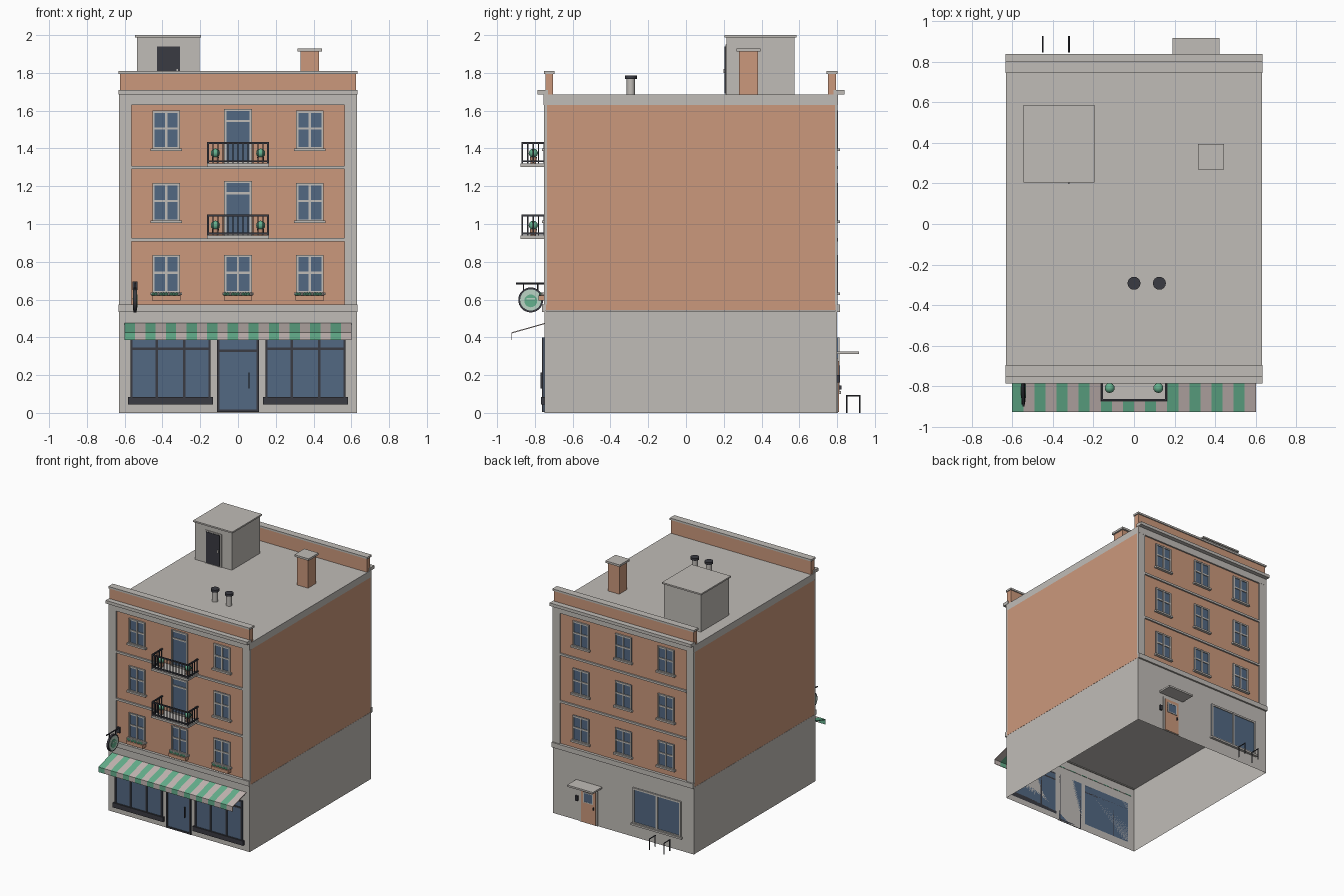
import bpy, bmesh, math
from mathutils import Matrix, Vector

if "Cube" in bpy.data.objects:
    bpy.data.objects.remove(bpy.data.objects["Cube"])

COLOURS = {
    "brick": (0.60, 0.315, 0.20), "stone": (0.53, 0.505, 0.475), "glass": (0.086, 0.14, 0.225),
    "dark_metal": (0.042, 0.043, 0.054), "green": (0.13, 0.44, 0.27),
    "awning_pale": (0.55, 0.47, 0.45), "sign_pale": (0.50, 0.66, 0.56),
}
MATS = list(COLOURS)
for n, c in COLOURS.items():
    bpy.data.materials.new(n).diffuse_color = (*c, 1)


class Part:
    """Collects simple solids into one named object."""
    def __init__(self, name):
        self.name, self.bm = name, bmesh.new()

    def paint(self, verts, mat):
        for f in {f for v in verts for f in v.link_faces}:
            f.material_index = MATS.index(mat)
        return verts

    def box(self, x0, x1, y0, y1, z0, z1, mat):
        m = Matrix.Translation(((x0 + x1) / 2, (y0 + y1) / 2, (z0 + z1) / 2)) @ \
            Matrix.Diagonal((abs(x1 - x0), abs(y1 - y0), abs(z1 - z0), 1))
        return self.paint(bmesh.ops.create_cube(self.bm, size=1, matrix=m)["verts"], mat)

    def rod(self, a, b, r, mat, n=8, r2=None):
        a, b = Vector(a), Vector(b)
        m = Matrix.Translation((a + b) / 2) @ (b - a).to_track_quat("Z", "Y").to_matrix().to_4x4()
        self.paint(bmesh.ops.create_cone(self.bm, cap_ends=True, segments=n, radius1=r,
                   radius2=r if r2 is None else r2, depth=(b - a).length, matrix=m)["verts"], mat)

    def ball(self, c, r, mat, sub=2):
        self.paint(bmesh.ops.create_icosphere(self.bm, subdivisions=sub, radius=r,
                   matrix=Matrix.Translation(c))["verts"], mat)

    def quad(self, pts, mat):
        f = self.bm.faces.new([self.bm.verts.new(p) for p in pts])
        f.material_index = MATS.index(mat)

    def finish(self, smooth=False):
        me = bpy.data.meshes.new(self.name)
        for m in MATS:
            me.materials.append(bpy.data.materials[m])
        self.bm.to_mesh(me)
        self.bm.free()
        ob = bpy.data.objects.new(self.name, me)
        bpy.context.collection.objects.link(ob)
        if smooth:
            bpy.context.view_layer.objects.active = ob
            ob.select_set(True)
            bpy.ops.object.shade_smooth_by_angle(angle=math.radians(40))
            ob.select_set(False)


W, FRONT, BACK = 0.63, -0.74, 0.792          # half width and upper wall planes
GF, GB = -0.75, 0.80                         # ground floor wall planes
SIDES = ((FRONT, -1, "front"), (BACK, 1, "back"))

# Walls: open-bottomed ground floor, brick storeys above
p = Part("ground_floor")
v = p.box(-W, W, GF, GB, 0, 0.54, "stone")
low = [f for f in p.bm.faces if all(x.co.z < 0.01 for x in f.verts)]
bmesh.ops.delete(p.bm, geom=low, context="FACES")
p.finish()
p = Part("brick_storeys")
p.box(-W, W, FRONT, BACK, 0.541, 1.63, "brick")
p.finish()
p = Part("roof_slab")
p.box(-W, W, GF - 0.004, GB + 0.004, 1.63, 1.685, "stone")
p.finish()

for y, s, side in SIDES:
    # Stone trim: corner strips, floor bands and cornice
    p = Part(side + "_stone_trim")
    for k in (-1, 1):
        p.box(k * 0.565, k * 0.631, y - s * 0.003, y + s * 0.011, 0.575, 1.63, "stone")
    p.box(-0.632, 0.632, y, y + s * 0.022, 0.535, 0.575, "stone")
    for z in (0.908, 1.29):
        p.box(-0.565, 0.565, y, y + s * 0.012, z, z + 0.017, "stone")
    p.box(-0.632, 0.632, y - s * 0.01, y + s * 0.046, 1.685, 1.71, "stone")
    p.finish()
    # Parapet with coping
    p = Part(side + "_parapet")
    c = y + s * -0.018 if s > 0 else y + 0.016
    p.box(-0.625, 0.625, c - 0.021, c + 0.021, 1.685, 1.795, "brick")
    p.box(-0.632, 0.632, c - 0.029, c + 0.029, 1.795, 1.81, "stone")
    p.finish()


def frame(p, y, s, x0, x1, z0, z1, t, mat, verticals=(), horizontals=(), d=0.012):
    """Glass sheet with a border and glazing bars."""
    p.box(x0, x1, y, y + s * 0.005, z0, z1, "glass")
    for x in (x0 + t / 2, x1 - t / 2, *verticals):
        p.box(x - t / 2, x + t / 2, y, y + s * d, z0, z1, mat)
    for z in (z0 + t / 2, z1 - t / 2, *horizontals):
        p.box(x0, x1, y, y + s * (d - 0.001), z - t / 2, z + t / 2, mat)


def window(y, s, side, x, z):
    p = Part(side + "_window")
    frame(p, y, s, x - 0.073, x + 0.073, z, z + 0.205, 0.012, "stone", [x], [z + 0.11])
    p.box(x - 0.083, x + 0.083, y, y + s * 0.022, z - 0.008, z + 0.006, "stone")
    p.finish()


def flower_box(x):
    p = Part("flower_box")
    p.box(x - 0.075, x + 0.075, FRONT - 0.04, FRONT, 0.595, 0.622, "brick")
    for i in range(11):
        p.ball((x - 0.068 + i * 0.0136, FRONT - 0.02 - 0.008 * (i % 2), 0.628), 0.011,
               "awning_pale" if i % 4 == 2 else "green", 1)
    p.finish()


def balcony(z):
    # Tall door, slab, railing and two potted shrubs
    p = Part("balcony_door")
    frame(p, FRONT, -1, -0.073, 0.073, z, z + 0.29, 0.012, "stone", (), [z + 0.225])
    p.finish()
    p = Part("balcony_slab")
    p.box(-0.165, 0.165, -0.875, FRONT, z - 0.017, z, "stone")
    p.finish()
    p = Part("balcony_railing")
    for h in (0.012, 0.108):
        p.box(-0.163, 0.163, -0.872, -0.862, z + h - 0.005, z + h + 0.005, "dark_metal")
        for k in (-1, 1):
            p.box(k * 0.153, k * 0.163, -0.866, FRONT, z + h - 0.005, z + h + 0.005, "dark_metal")
    for i in range(13):
        t = 0.005 if i in (0, 12) else 0.0028
        x = -0.158 + i * 0.316 / 12
        p.box(x - t, x + t, -0.867 - t, -0.867 + t, z, z + 0.112, "dark_metal")
    for k in (-1, 1):
        for i in range(1, 5):
            yy = -0.867 + i * 0.029
            p.box(k * 0.155, k * 0.161, yy - 0.003, yy + 0.003, z, z + 0.11, "dark_metal")
    p.finish()
    for k in (-1, 1):
        p = Part("potted_shrub")
        p.rod((k * 0.12, -0.808, z), (k * 0.12, -0.808, z + 0.035), 0.014, "brick", 12, 0.019)
        p.ball((k * 0.12, -0.808, z + 0.055), 0.025, "green")
        p.finish(True)


for row, z in enumerate((0.632, 1.012, 1.395)):
    for x in (-0.38, 0, 0.38):
        window(BACK, 1, "back", x, z)
        if x or row == 0:
            window(FRONT, -1, "front", x, z)
        if row == 0:
            flower_box(x)
balcony(0.938)
balcony(1.32)

# Shopfront: two display windows and a glazed door
for k in (-1, 1):
    p = Part("shop_window")
    a, b = sorted((k * 0.145, k * 0.57))
    frame(p, GF, -1, a, b, 0.06, 0.40, 0.012, "dark_metal",
          [a + (b - a) * 0.33, a + (b - a) * 0.67], [0.34])
    p.box(a - 0.012, b + 0.012, GF - 0.018, GF, 0.045, 0.083, "dark_metal")
    p.finish()
p = Part("shop_door")
frame(p, GF, -1, -0.11, 0.11, 0.005, 0.40, 0.013, "dark_metal", (), [0.33])
p.box(0.055, 0.061, GF - 0.02, GF - 0.004, 0.13, 0.215, "dark_metal")
p.finish()

# Striped awning with hanging valance
p = Part("awning")
n, w = 22, 1.2 / 22
for i in range(n):
    x0, x1, m = -0.6 + i * w, -0.6 + (i + 1) * w, "awning_pale" if i % 2 else "green"
    vs = p.box(x0, x1, -0.925, GF + 0.002, 0.42, 0.426, m)
    for v in vs:
        if v.co.y > -0.8:
            v.co.z += 0.05
    p.box(x0, x1, -0.925, -0.921, 0.385, 0.422, m)
p.finish()

# Round hanging sign on a bracket
p = Part("hanging_sign")
X, Y, Z = -0.545, -0.822, 0.598
p.rod((X - 0.008, Y, Z), (X + 0.008, Y, Z), 0.066, "dark_metal", 32)
p.rod((X - 0.010, Y, Z), (X + 0.010, Y, Z), 0.056, "sign_pale", 32)
for k in (-1, 1):                            # cup emblem
    p.rod((X + k * 0.008, Y, Z - 0.005), (X + k * 0.012, Y, Z - 0.005), 0.034, "green", 20)
    p.box(X + k * 0.008, X + k * 0.013, Y - 0.022, Y + 0.022, Z + 0.002, Z + 0.009, "sign_pale")
p.rod((X, -0.9, 0.686), (X, FRONT, 0.686), 0.005, "dark_metal")
for yy in (-0.86, -0.785):
    p.rod((X, yy, 0.645), (X, yy, 0.686), 0.003, "dark_metal")
p.box(X - 0.014, X + 0.014, FRONT - 0.012, FRONT, 0.65, 0.695, "dark_metal")
p.finish(True)

# Rear service door with canopy, and rear window
p = Part("rear_door")
p.box(0.225, 0.385, GB, GB + 0.006, 0, 0.29, "stone")
p.box(0.24, 0.37, GB, GB + 0.01, 0.005, 0.275, "brick")
frame(p, GB + 0.008, 1, 0.262, 0.348, 0.165, 0.25, 0.008, "stone", d=0.007)
p.box(0.255, 0.262, GB, GB + 0.022, 0.125, 0.145, "dark_metal")
p.box(0.402, 0.422, GB, GB + 0.014, 0.16, 0.2, "dark_metal")
p.finish()
p = Part("rear_canopy")
p.box(0.19, 0.42, GB, 0.917, 0.312, 0.326, "stone")
p.finish()
p = Part("rear_window")
frame(p, GB, 1, -0.52, -0.09, 0.11, 0.40, 0.014, "stone", [-0.305])
p.box(-0.53, -0.08, GB, GB + 0.02, 0.1, 0.115, "stone")
p.finish()

# Bicycle hoops
p = Part("bicycle_hoops")
for x in (-0.45, -0.32):
    for yy in (0.85, 0.921):
        p.rod((x, yy, 0), (x, yy, 0.092), 0.004, "dark_metal")
    p.rod((x, 0.846, 0.09), (x, 0.925, 0.09), 0.004, "dark_metal")
p.finish(True)

# Rooftop stair house, chimney and vents
p = Part("stair_house")
p.box(-0.535, -0.205, 0.215, 0.575, 1.685, 1.99, "stone")
p.box(-0.545, -0.195, 0.205, 0.585, 1.988, 2.0, "stone")
p.box(-0.44, -0.295, 0.209, 0.22, 1.685, 1.95, "stone")
p.box(-0.428, -0.307, 0.205, 0.22, 1.69, 1.94, "dark_metal")
p.box(-0.325, -0.318, 0.198, 0.21, 1.80, 1.82, "stone")
p.finish()
p = Part("chimney")
p.box(0.33, 0.43, 0.28, 0.38, 1.685, 1.915, "brick")
p.box(0.316, 0.444, 0.268, 0.394, 1.914, 1.93, "stone")
p.finish()
for x in (0, 0.125):
    p = Part("roof_vent")
    p.rod((x, -0.292, 1.685), (x, -0.292, 1.77), 0.022, "stone", 16)
    p.rod((x, -0.292, 1.768), (x, -0.292, 1.786), 0.032, "dark_metal", 16)
    p.finish(True)

for m in bpy.data.materials:
    if m.users and not m.is_grease_pencil:
        m.use_nodes = True
        m.node_tree.nodes["Principled BSDF"].inputs["Base Color"].default_value = m.diffuse_color
